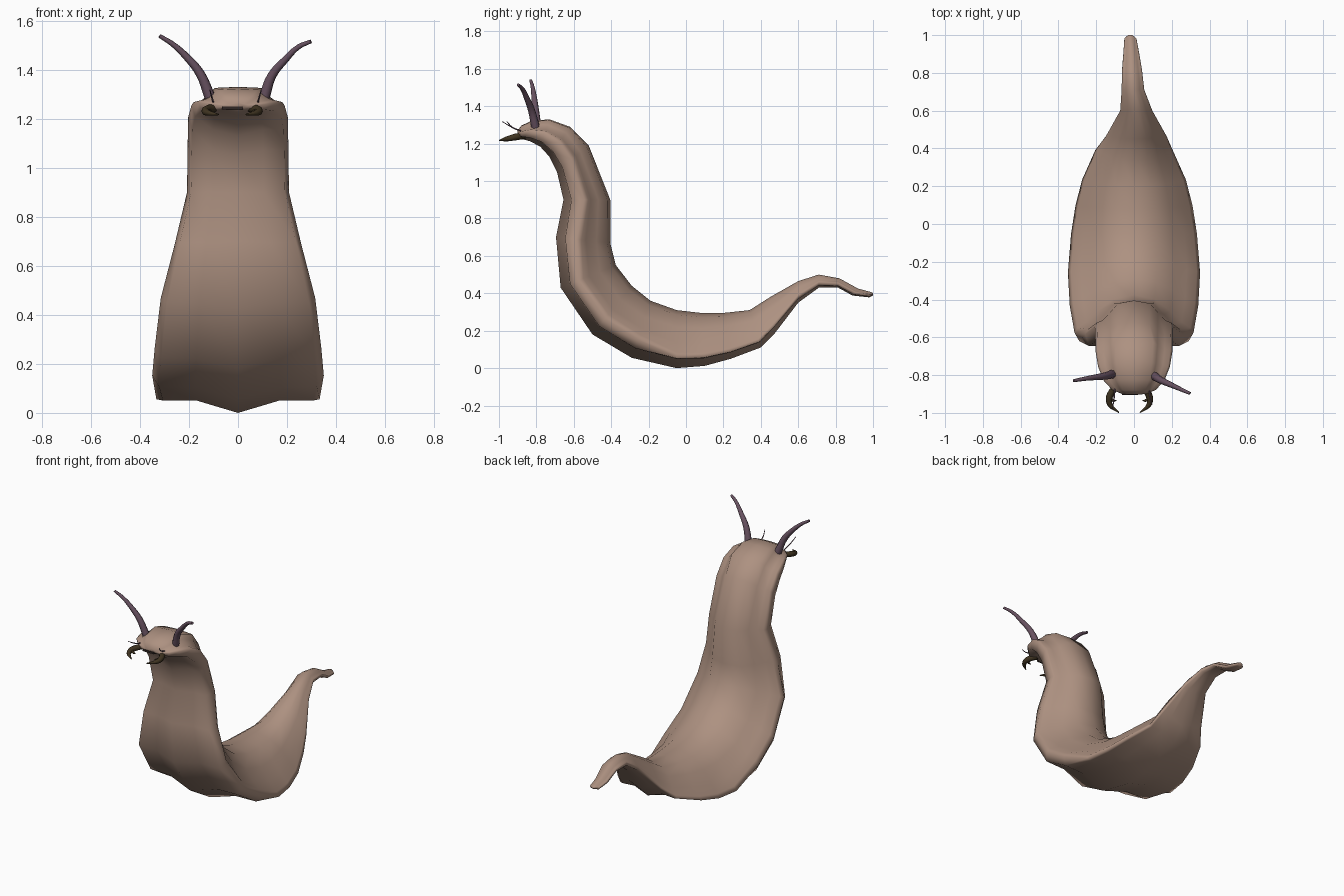
import bpy, bmesh, math

if "Cube" in bpy.data.objects:
    bpy.data.objects.remove(bpy.data.objects["Cube"])


def material(name, rgb):
    m = bpy.data.materials.new(name)
    m.diffuse_color = (*rgb, 1)
    m.use_nodes = True
    m.node_tree.nodes["Principled BSDF"].inputs["Base Color"].default_value = m.diffuse_color
    return m


SKIN = material("slug skin", (0.42, 0.285, 0.22))
PURPLE = material("dusky purple", (0.14, 0.085, 0.12))
HORN = material("dark horn", (0.05, 0.034, 0.015))
MOUTH = material("mouth dark", (0.03, 0.02, 0.018))


def tube(name, points, radii, mat, sides=2):
    """Tapered tube through points, turned into a mesh."""
    cu = bpy.data.curves.new(name, 'CURVE')
    cu.dimensions = '3D'
    cu.bevel_depth = 1.0
    cu.bevel_resolution = sides
    cu.use_fill_caps = True
    cu.resolution_u = 4
    sp = cu.splines.new('BEZIER')
    sp.bezier_points.add(len(points) - 1)
    for bp, p, r in zip(sp.bezier_points, points, radii):
        bp.co = p
        bp.radius = r
        bp.handle_left_type = bp.handle_right_type = 'AUTO'
    ob = bpy.data.objects.new(name, cu)
    bpy.context.collection.objects.link(ob)
    cu.materials.append(mat)
    bpy.ops.object.select_all(action='DESELECT')
    bpy.context.view_layer.objects.active = ob
    ob.select_set(True)
    bpy.ops.object.convert(target='MESH')
    bpy.ops.object.shade_smooth_by_angle(angle=math.radians(60))
    return ob


# Body: each ring has belly (y, z), back (y, z), half width and flange height
RINGS = [
    (-.900, 1.240, -.902, 1.268, .060, .48),
    (-.878, 1.225, -.880, 1.297, .115, .48),
    (-.835, 1.213, -.825, 1.322, .160, .48),
    (-.780, 1.185, -.730, 1.330, .190, .48),
    (-.730, 1.130, -.620, 1.290, .203, .48),
    (-.690, 1.050, -.520, 1.190, .205, .46),
    (-.655, .900, -.405, .900, .208, .44),
    (-.695, .700, -.405, .670, .258, .38),
    (-.670, .430, -.375, .550, .315, .32),
    (-.500, .180, -.290, .440, .340, .32),
    (-.290, .055, -.190, .360, .350, .32),
    (-.050, .000, -.050, .310, .333, .18),
    (.100, .012, .080, .295, .310, .16),
    (.240, .050, .200, .295, .275, .15),
    (.400, .110, .340, .310, .205, .15),
    (.470, .180, .450, .380, .160, .20),
    (.600, .350, .600, .465, .085, .30),
    (.710, .430, .710, .500, .060, .40),
    (.810, .432, .820, .480, .053, .45),
    (.890, .388, .920, .425, .042, .45),
    (.980, .378, .985, .408, .032, .45),
    (1.00, .388, 1.00, .402, .012, .45),
]


def section(f, head):
    """Sole, sharp side flange, groove above it and domed back."""
    half = [(0, 0), (.5, .16), (.92, min(.17, f * .9)), (1, f), (.95, f + .09),
            (.80, .34 + .55 * f), (.61, .71 + .09 * head),
            (.34 + .16 * head, .92 + .05 * head), (0, 1)]
    return half + [(-u, s) for u, s in half[-2:0:-1]]


bm = bmesh.new()
loops = []
for k, (vy, vz, dy, dz, w, f) in enumerate(RINGS):
    shift = -0.02 * max(0, (vy - .6) / .4) + (.012 if .45 < vy < .7 else 0)
    head = 1 if k < 5 else .4 if k < 8 else 0
    loops.append([bm.verts.new((w * u + shift, vy + s * (dy - vy), vz + s * (dz - vz)))
                  for u, s in section(f, head)])
n = len(loops[0])
for a, b in zip(loops, loops[1:]):
    for i in range(n):
        j = (i + 1) % n
        bm.faces.new((a[i], a[j], b[j], b[i]))
bm.faces.new(loops[0])
bm.faces.new(loops[-1])
bmesh.ops.recalc_face_normals(bm, faces=bm.faces)
for face in bm.faces:
    face.smooth = True
me = bpy.data.meshes.new("body")
bm.to_mesh(me)
bm.free()
me.materials.append(SKIN)
bpy.context.collection.objects.link(bpy.data.objects.new("body", me))

# Eye stalks, posed a little differently on each side
STALK_R = [.023, .019, .015, .011, .008]
tube("left_eye_stalk",
     [(-.115, -.795, 1.29), (-.155, -.805, 1.385), (-.208, -.812, 1.45),
      (-.265, -.82, 1.503), (-.32, -.83, 1.538)], STALK_R, PURPLE)
tube("right_eye_stalk",
     [(.108, -.805, 1.29), (.138, -.825, 1.375), (.192, -.85, 1.44),
      (.247, -.875, 1.493), (.297, -.897, 1.515)], STALK_R, PURPLE)

for side, name, cx in ((-1, "left", -.10), (1, "right", .052)):
    # Hooked jaws with a small inner spur
    tube(name + "_jaw",
         [(cx, -.865, 1.243), (cx + side * .030, -.915, 1.235),
          (cx + side * .028, -.955, 1.226), (cx - side * .020, -.998, 1.217)],
         [.018, .018, .014, .003], HORN)
    tube(name + "_jaw_spur",
         [(cx + side * .026, -.925, 1.232), (cx + side * .008, -.935, 1.226),
          (cx - side * .006, -.935, 1.222)],
         [.010, .007, .002], HORN)
    # Thin whisker
    bx = side * .09 - .01
    tube(name + "_whisker",
         [(bx, -.86, 1.262), (bx + side * .006, -.925, 1.285),
          (bx + side * .015, -.97 + side * .012, 1.318)],
         [.004, .0035, .002], PURPLE, 1)

# Mouth slit
bpy.ops.mesh.primitive_cube_add(size=1, location=(-.022, -.901, 1.244))
mouth = bpy.context.object
mouth.name = "mouth"
mouth.scale = (.085, .009, .012)
mouth.data.materials.append(MOUTH)
